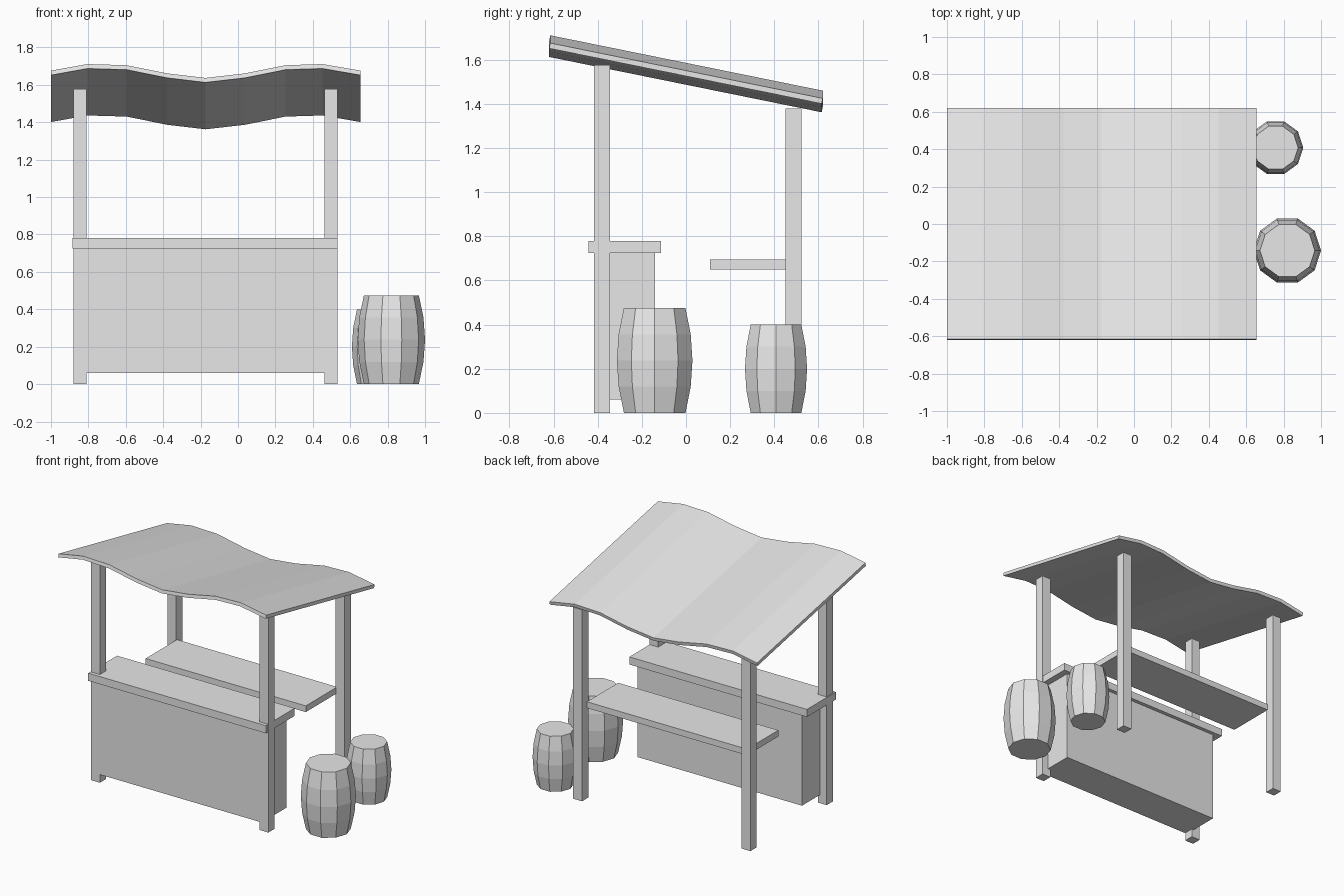
import bpy
import bmesh
from math import cos, sin, tau

cube = bpy.data.objects.get("Cube")
if cube:
    bpy.data.objects.remove(cube, do_unlink=True)

GREY = (0.8, 0.8, 0.8, 1)
grey = bpy.data.materials.new("plain_grey")
grey.use_nodes = True
grey.diffuse_color = GREY
for node in grey.node_tree.nodes:
    if node.type == 'BSDF_PRINCIPLED':
        node.inputs["Base Color"].default_value = GREY


def finish(name, bm):
    bmesh.ops.recalc_face_normals(bm, faces=bm.faces)
    mesh = bpy.data.meshes.new(name)
    bm.to_mesh(mesh)
    bm.free()
    mesh.materials.append(grey)
    obj = bpy.data.objects.new(name, mesh)
    bpy.context.collection.objects.link(obj)
    return obj


def box(name, xs, ys, zs):
    """Box spanning three (low, high) ranges."""
    bm = bmesh.new()
    bmesh.ops.create_cube(bm, size=1)
    for v in bm.verts:
        v.co = [lo + (c + 0.5) * (hi - lo) for c, (lo, hi) in zip(v.co, (xs, ys, zs))]
    return finish(name, bm)


def barrel(name, x, y, radius, height, sides=10, rings=5):
    """Faceted barrel with bulging staves and flat lids."""
    bm = bmesh.new()
    loops = []
    for i in range(rings):
        t = i / (rings - 1)
        r = radius * (1 - 0.185 * (2 * t - 1) ** 2)
        loops.append([bm.verts.new((x + r * cos(tau * k / sides),
                                    y + r * sin(tau * k / sides), height * t))
                      for k in range(sides)])
    for low, high in zip(loops, loops[1:]):
        for k in range(sides):
            n = (k + 1) % sides
            bm.faces.new((low[k], low[n], high[n], high[k]))
    bm.faces.new(loops[0])
    bm.faces.new(loops[-1])
    return finish(name, bm)


def canopy(name, profile, front, back, slope, thickness):
    """Wavy sheet sloping down to the back; profile is its lower front edge."""
    bm = bmesh.new()
    rows = []
    for x, z in profile:
        low_front = (x, front, z)
        low_back = (x, back, z - slope * (back - front))
        lean = slope * thickness
        row = [low_front, low_back,
               (x, back + lean, low_back[2] + thickness),
               (x, front + lean, z + thickness)]
        rows.append([bm.verts.new(p) for p in row])
    for a, b in zip(rows, rows[1:]):
        for k in range(4):
            n = (k + 1) % 4
            bm.faces.new((a[k], a[n], b[n], b[k]))
    bm.faces.new(rows[0])
    bm.faces.new(rows[-1])
    return finish(name, bm)


# Four posts, the front pair taller
for side, xs in (("right", (-0.88, -0.81)), ("left", (0.463, 0.533))):
    box(f"front_{side}_post", xs, (-0.416, -0.345), (0, 1.577))
    box(f"back_{side}_post", xs, (0.452, 0.523), (0, 1.38))

# Counter and rear shelf
box("counter_body", (-0.827, 0.483), (-0.418, -0.14), (0.06, 0.725))
box("counter_top", (-0.885, 0.531), (-0.442, -0.113), (0.725, 0.78))
box("rear_shelf", (-0.812, 0.465), (0.108, 0.465), (0.65, 0.695))

# Wavy canopy
wave = [(-1, 1.652), (-0.805, 1.687), (-0.596, 1.681), (-0.377, 1.637),
        (-0.174, 1.613), (0.035, 1.637), (0.254, 1.681), (0.452, 1.687), (0.655, 1.652)]
canopy("canopy", wave, -0.62, 0.615, 0.203, 0.024)

# Barrels beside the stall
barrel("large_barrel", 0.82, -0.142, 0.18, 0.475)
barrel("small_barrel", 0.757, 0.408, 0.148, 0.4)
